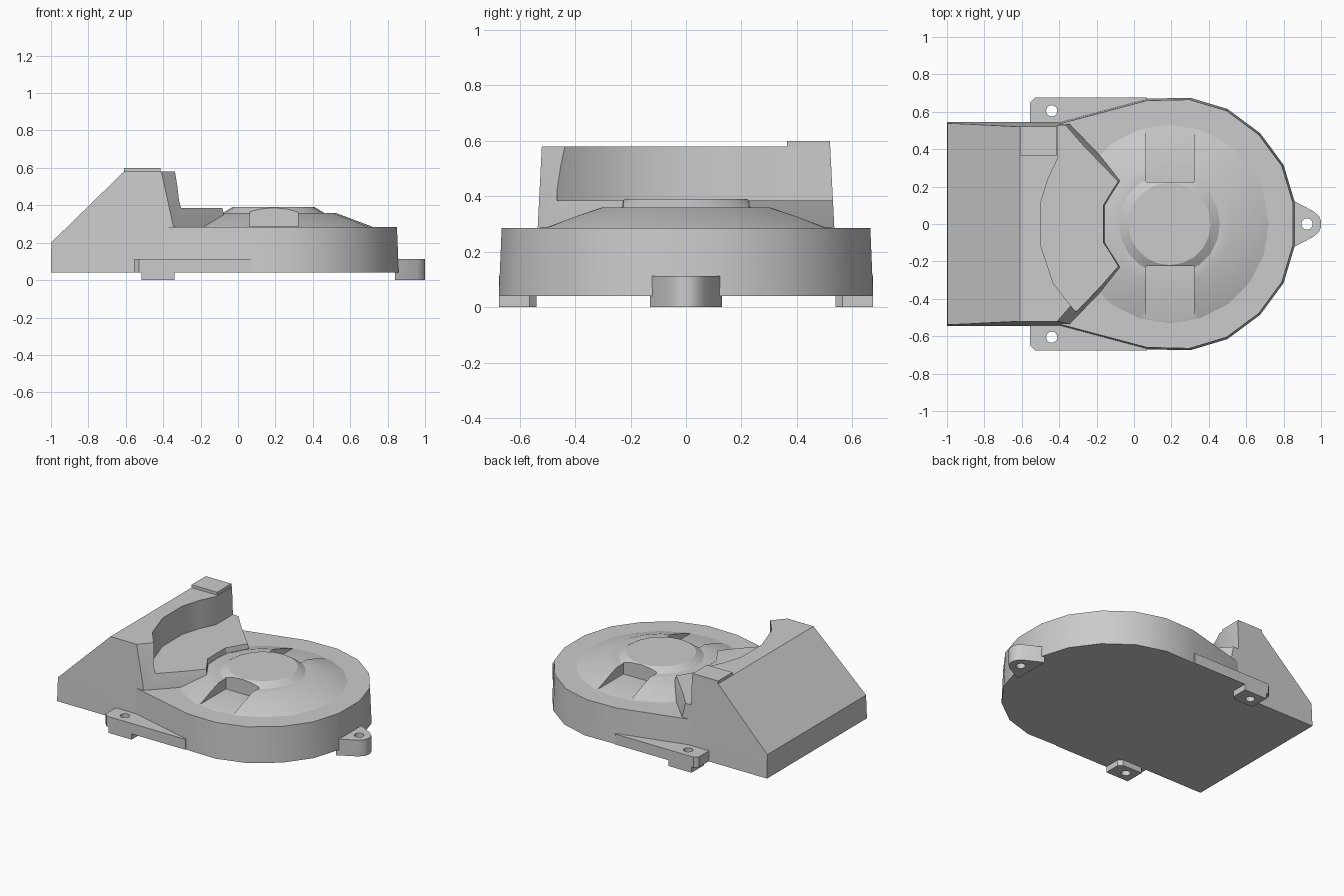
import bpy, bmesh, math

cube = bpy.data.objects.get("Cube")
if cube:
    bpy.data.objects.remove(cube)

grey = bpy.data.materials.new("plain grey")
grey.use_nodes = True
grey.diffuse_color = (0.6, 0.6, 0.6, 1)
grey.node_tree.nodes["Principled BSDF"].inputs["Base Color"].default_value = (0.6, 0.6, 0.6, 1)


def loft(name, layers):
    """Closed solid through matching rings; each layer is (z, plan points)."""
    bm = bmesh.new()
    rings = [[bm.verts.new((x, y, z)) for x, y in plan] for z, plan in layers]
    n = len(rings[0])
    bm.faces.new(rings[0])
    bm.faces.new(rings[-1])
    for low, high in zip(rings, rings[1:]):
        for i in range(n):
            j = (i + 1) % n
            bm.faces.new((low[i], low[j], high[j], high[i]))
    bmesh.ops.recalc_face_normals(bm, faces=bm.faces)
    mesh = bpy.data.meshes.new(name)
    bm.to_mesh(mesh)
    bm.free()
    mesh.materials.append(grey)
    obj = bpy.data.objects.new(name, mesh)
    bpy.context.collection.objects.link(obj)
    return obj


def prism(name, plan, z0, z1):
    return loft(name, [(z0, plan), (z1, plan)])


def box(name, x0, x1, y0, y1, z0, z1):
    return prism(name, [(x0, y0), (x1, y0), (x1, y1), (x0, y1)], z0, z1)


def circle(cx, cy, r, n):
    return [(cx + r * math.cos(math.tau * i / n), cy + r * math.sin(math.tau * i / n))
            for i in range(n)]


def both_sides(half):
    """Complete a plan outline by mirroring its +y half."""
    return half + [(x, -y) for x, y in reversed(half)]


def cut(obj, cutter):
    cutter.hide_render = True
    mod = obj.modifiers.new("cut", 'BOOLEAN')
    mod.operation = 'DIFFERENCE'
    mod.solver = 'EXACT'
    mod.object = cutter
    bpy.context.view_layer.objects.active = obj
    bpy.ops.object.modifier_apply(modifier=mod.name)
    bpy.data.objects.remove(cutter)


def smooth(obj):
    bpy.ops.object.select_all(action='DESELECT')
    obj.select_set(True)
    bpy.context.view_layer.objects.active = obj
    bpy.ops.object.shade_smooth_by_angle(angle=math.radians(28))


# Rounded lower housing, slightly drafted
rim = both_sides([(-0.5, 0.52), (-0.41, 0.542), (0.07, 0.67), (0.3, 0.675), (0.5, 0.615),
                  (0.675, 0.485), (0.8, 0.315), (0.86, 0.115)])
rim_top = [(x * 0.988, y * 0.985) for x, y in rim]
smooth(loft("lower_housing", [(0.04, rim), (0.285, rim_top)]))

# Domed cover with raised hub and two open pockets
cx = 0.19
dome = loft("domed_cover", [(z, circle(cx, 0, r, 20)) for z, r in
                            [(0.27, 0.53), (0.285, 0.53), (0.36, 0.33), (0.36, 0.27), (0.39, 0.22)]])
for s in (-1, 1):
    y0, y1 = sorted((s * 0.225, s * 0.7))
    cut(dome, box("pocket_cutter", 0.065, 0.32, y0, y1, 0.287, 0.5))
smooth(dome)

# Duct: tapering block with a fan-shaped shelf
duct = loft("duct", [
    (0.04, both_sides([(-1, 0.545), (-0.345, 0.545), (-0.06, 0.24), (-0.145, 0.1)])),
    (0.285, both_sides([(-0.997, 0.535), (-0.345, 0.535), (-0.06, 0.24), (-0.145, 0.1)])),
    (0.58, both_sides([(-0.993, 0.52), (-0.41, 0.52), (-0.13, 0.2), (-0.2, 0.1)]))])

# Sloping back of the duct
slope = box("slope_cutter", -1.2, -0.61, -0.8, 0.8, 0.2, 0.8)
for v in slope.data.vertices:
    v.co.x, v.co.z = ((-1.2, 0.005) if v.co.z < 0.5 and v.co.x < -1 else
                      (-0.61, 0.58) if v.co.z < 0.5 else (v.co.x, v.co.z))
cut(duct, slope)

# Curved recess above the shelf
recess = [(-0.41, 0.7), (-0.41, 0.345), (-0.46, 0.24), (-0.5, 0.11), (-0.5, -0.11),
          (-0.43, -0.32), (-0.315, -0.465), (0.3, -0.465), (0.3, 0.7)]
cut(duct, prism("recess_cutter", recess, 0.385, 0.8))
smooth(duct)

# Raised pad on the duct
box("top_pad", -0.61, -0.415, 0.365, 0.52, 0.57, 0.6)

# Side mounting lugs with feet
for s, side in ((1, "left"), (-1, "right")):
    plate = [(-0.555, 0.5), (-0.555, 0.65), (-0.53, 0.675), (0.07, 0.675), (0.07, 0.65), (-0.41, 0.5)]
    foot = [(-0.515, 0.54), (-0.515, 0.675), (-0.34, 0.675), (-0.34, 0.565), (-0.365, 0.54)]
    for name, plan, z0, z1 in (("lug", plate, 0.04, 0.112), ("foot", foot, 0, 0.05)):
        part = prism(side + "_" + name, [(x, s * y) for x, y in plan], z0, z1)
        cut(part, prism("hole_cutter", circle(-0.44, s * 0.605, 0.03, 16), -0.1, 0.3))
        smooth(part)

# End mounting lug
end = both_sides([(0.84, 0.13), (0.86, 0.12), (0.96, 0.068), (0.99, 0.04), (1, 0.015)])
lug = prism("end_lug", end, 0, 0.112)
cut(lug, prism("hole_cutter", circle(0.925, 0, 0.03, 16), -0.1, 0.3))
smooth(lug)
